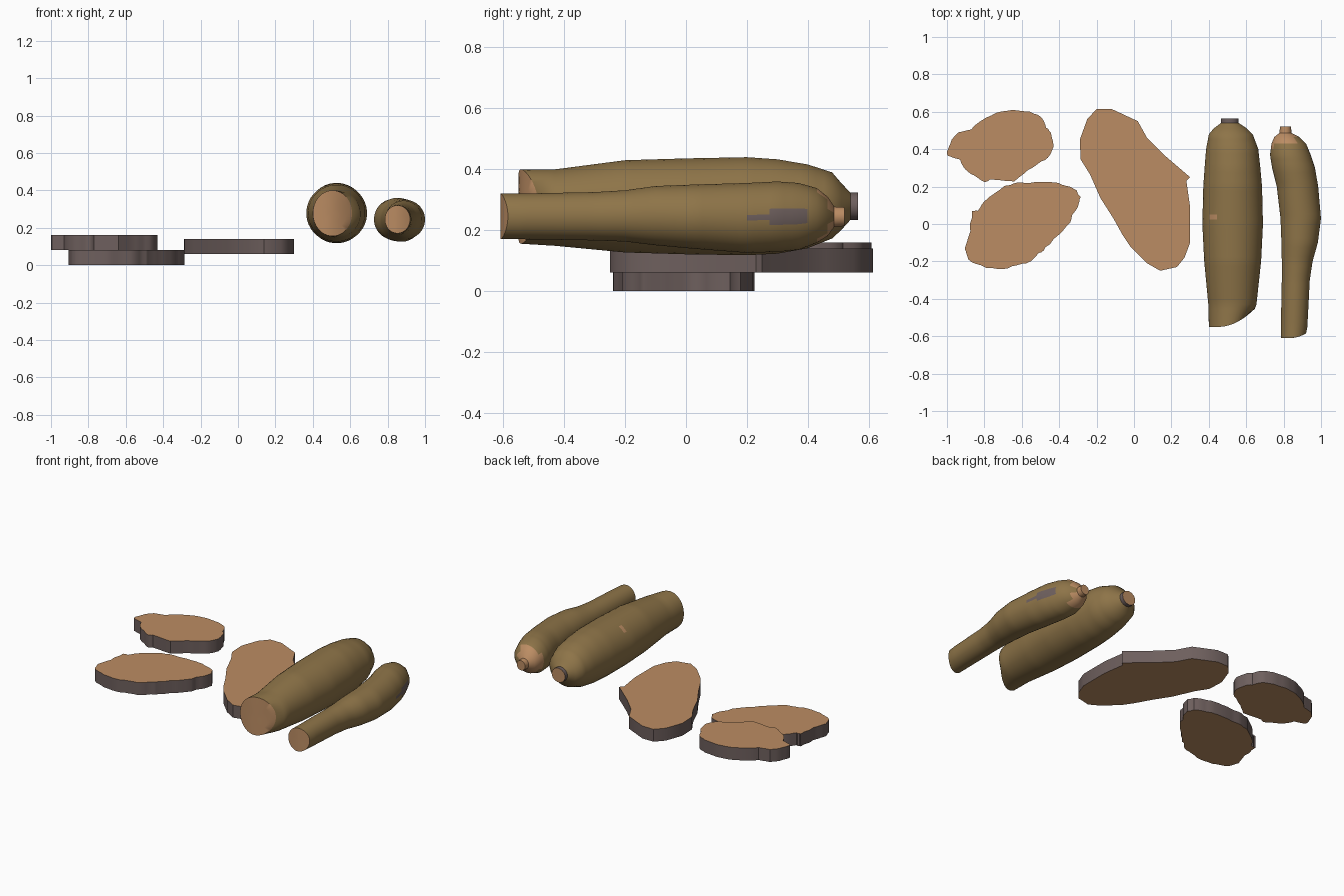
import bpy, bmesh, math, random
from mathutils import Vector

if "Cube" in bpy.data.objects:
    bpy.data.objects.remove(bpy.data.objects["Cube"])

random.seed(4)


def material(name, rgb):
    m = bpy.data.materials.new(name)
    m.diffuse_color = (*rgb, 1)
    m.use_nodes = True
    m.node_tree.nodes["Principled BSDF"].inputs["Base Color"].default_value = m.diffuse_color
    return m


SKIN = material("brown skin", (0.27, 0.175, 0.065))
FLESH = material("tan flesh", (0.50, 0.265, 0.125))
BARK = material("grey bark", (0.155, 0.115, 0.11))


def finish(bm, name, smooth):
    bmesh.ops.recalc_face_normals(bm, faces=bm.faces)
    me = bpy.data.meshes.new(name)
    bm.to_mesh(me)
    bm.free()
    for m in (SKIN, FLESH, BARK):
        me.materials.append(m)
    ob = bpy.data.objects.new(name, me)
    bpy.context.collection.objects.link(ob)
    if smooth:
        bpy.context.view_layer.objects.active = ob
        ob.select_set(True)
        bpy.ops.object.shade_smooth_by_angle(angle=math.radians(40))
        ob.select_set(False)


def root_slice(name, outline, z0, z1, rough):
    """Flat slab: tan cut faces, grey bark around the edge."""
    bm = bmesh.new()
    pts = []
    for i, a in enumerate(outline):
        a, b = Vector(a), Vector(outline[(i + 1) % len(outline)])
        pts.append(a)
        if rough:
            out = Vector((a.y - b.y, b.x - a.x)).normalized()
            for t in (0.33, 0.67):
                pts.append(a.lerp(b, t) + out * random.uniform(-rough * 0.3, rough))
    face = bm.faces.new([bm.verts.new((p.x, p.y, z0)) for p in pts])
    top = bmesh.ops.extrude_face_region(bm, geom=[face], use_keep_orig=True)["geom"]
    for v in top:
        if isinstance(v, bmesh.types.BMVert):
            v.co.z = z1
    bm.normal_update()
    for f in bm.faces:
        f.material_index = 1 if abs(f.normal.z) > 0.5 else 2
    finish(bm, name, True)


def root(name, rings, skew, colour, n=40):
    """Loft ellipses (y, left, right, bottom, top) from front to back.
    skew = (x0, amount) slopes the front cut back on its right side."""
    fine = []
    for a, b in zip(rings, rings[1:]):
        steps = max(1, round((b[0] - a[0]) / 0.025))
        fine += [[p + (q - p) * k / steps for p, q in zip(a, b)] for k in range(steps)]
    fine.append(list(rings[-1]))
    bm = bmesh.new()
    front, back = fine[0], fine[-1]

    def ring(r, scale=1.0, slope=False):
        y, l, rt, b, t = r
        verts = []
        for i in range(n):
            a = 2 * math.pi * (i + 0.5) / n
            x = (l + rt) / 2 + math.cos(a) * scale * (rt - l) / 2
            z = (b + t) / 2 + math.sin(a) * scale * (t - b) / 2
            dy = skew[1] * max(0, (x - skew[0]) / (front[2] - skew[0])) ** 2 if slope else 0
            verts.append(bm.verts.new((x, y + dy, z)))
        return verts

    def bridge(r0, r1, pick):
        for i in range(n):
            j = (i + 1) % n
            f = bm.faces.new((r0[i], r0[j], r1[j], r1[i]))
            f.material_index = pick(f.calc_center_median())

    # front cut
    loops = [ring(front, s, True) for s in (0.15, 0.4, 0.7, 1)]
    bm.faces.new(loops[0]).material_index = 1
    for a, b in zip(loops, loops[1:]):
        bridge(a, b, lambda c: 1)
    # body
    prev = loops[-1]
    for r in fine[1:]:
        if r[0] > front[0] + skew[1] + 0.01:
            cur = ring(r)
            bridge(prev, cur, colour)
            prev = cur
    # back cut
    bm.faces.new(prev).material_index = 1
    finish(bm, name, True)


# slices
root_slice("upper_left_slice", [
    (-1, .385), (-.975, .45), (-.94, .49), (-.87, .505), (-.82, .55), (-.735, .595),
    (-.65, .61), (-.555, .60), (-.495, .57), (-.47, .515), (-.445, .49), (-.43, .415),
    (-.46, .355), (-.51, .325), (-.565, .29), (-.64, .228), (-.77, .238), (-.80, .225),
    (-.855, .26), (-.90, .29), (-.93, .345), (-.995, .365)], .08, .16, .004)
root_slice("lower_left_slice", [
    (-.905, -.13), (-.875, -.04), (-.865, .07), (-.835, .07), (-.795, .125), (-.715, .185),
    (-.635, .22), (-.555, .22), (-.45, .225), (-.385, .21), (-.325, .19), (-.285, .145),
    (-.295, .11), (-.33, .05), (-.34, .01), (-.405, -.06), (-.475, -.125), (-.51, -.155),
    (-.575, -.21), (-.65, -.225), (-.73, -.24), (-.82, -.22), (-.885, -.19)], 0, .08, .008)
root_slice("long_slice", [
    (-.2, .615), (-.12, .615), (.02, .55), (.07, .46), (.16, .37), (.30, .25), (.28, .23),
    (.30, .09), (.30, -.10), (.27, -.18), (.23, -.23), (.14, -.25), (.07, -.21),
    (-.02, -.12), (-.06, -.06), (-.11, .03), (-.18, .14), (-.235, .265), (-.285, .345),
    (-.29, .45), (-.25, .56)], .06, .14, 0)


# large whole root with a grey stub and a small nick
def large_colour(c):
    if c.y > 0.538:
        return 2
    nick = abs(c.x - .425) < .016 and abs(c.y - .04) < .014 and c.z > .28
    return 1 if nick else 0


root("large_root", [
    (-.55, .40, .61, .155, .40), (-.43, .397, .655, .148, .40), (-.2, .375, .68, .126, .43),
    (0, .365, .69, .12, .436), (.2, .37, .685, .117, .44), (.3, .377, .676, .122, .433),
    (.4, .385, .665, .14, .416), (.48, .40, .635, .172, .39), (.51, .425, .605, .20, .355),
    (.54, .465, .56, .233, .323), (.565, .465, .56, .233, .323)], (.45, .065), large_colour)


# small whole root with a peeled shoulder and a grey patch on its right
def small_colour(c):
    if c.y > .415 + max(0, c.x - .75) * .25 and c.x < .86:
        return 1
    if c.x > .9 and .2 < c.y < .41:
        half = .013 + .02 * (1 - abs(c.y - .345) / .08)
        if abs(c.z - .243) < max(.012, half):
            return 2
    return 0


root("small_root", [
    (-.61, .785, .92, .17, .32), (-.55, .785, .927, .17, .32), (-.3, .79, .94, .166, .325),
    (-.2, .79, .955, .162, .331), (-.1, .788, .983, .15, .345), (.03, .783, 1.0, .138, .35),
    (.2, .763, .985, .125, .355), (.3, .738, .968, .128, .36), (.37, .727, .945, .135, .355),
    (.43, .735, .92, .158, .338), (.465, .75, .885, .18, .31), (.487, .778, .842, .21, .277),
    (.52, .78, .84, .213, .275)], (.83, .025), small_colour)
